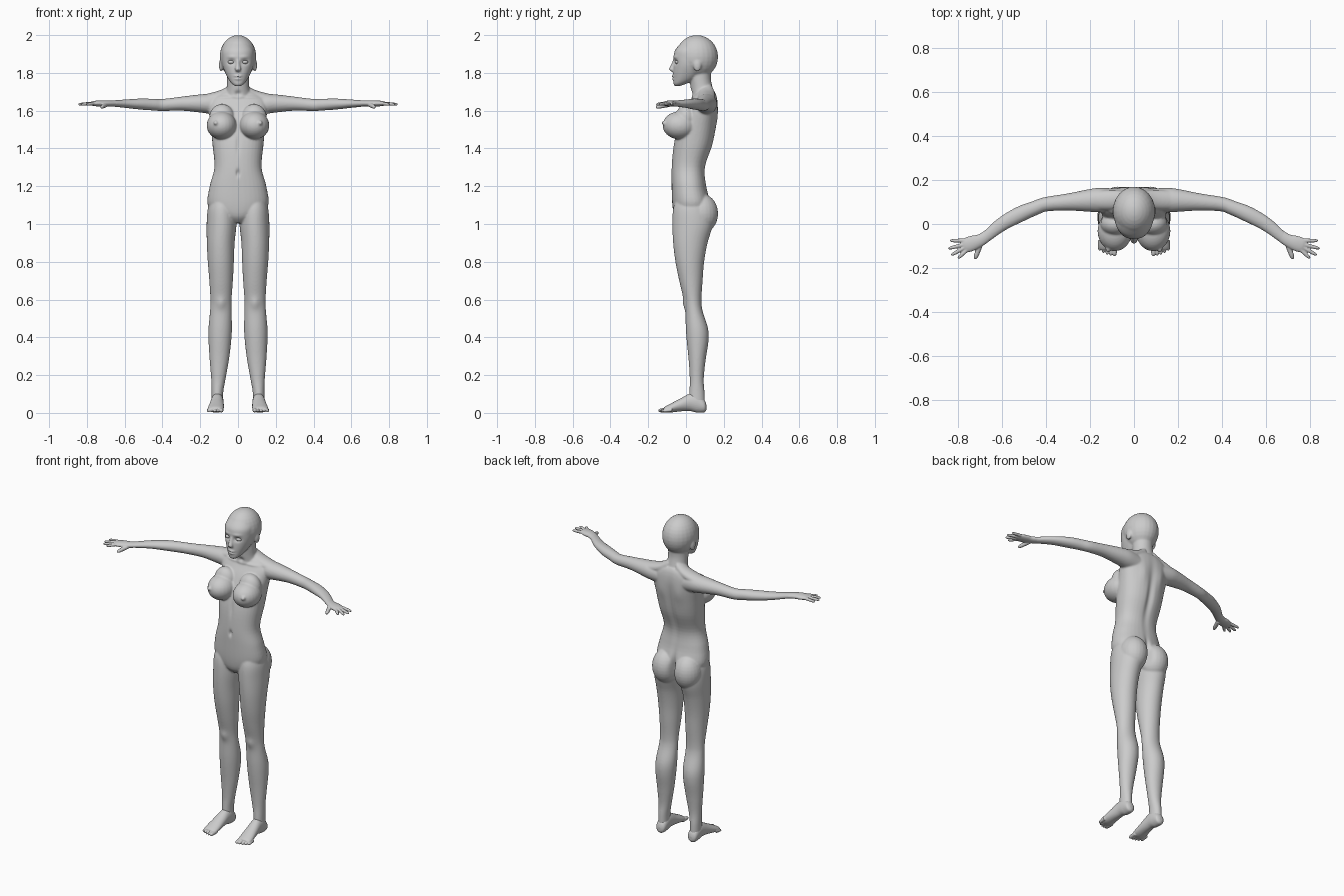
import bpy, bmesh, math
from mathutils import Vector, Matrix

X, Y, Z = Vector((1, 0, 0)), Vector((0, 1, 0)), Vector((0, 0, 1))


def spline(rows, steps=5):
    """Catmull-Rom through rows of any width."""
    out = []
    for i in range(len(rows) - 1):
        p0, p1, p2 = rows[max(i - 1, 0)], rows[i], rows[i + 1]
        p3 = rows[min(i + 2, len(rows) - 1)]
        for s in range(steps):
            t = s / steps
            out.append([0.5 * (2 * b + (c - a) * t + (2 * a - 5 * b + 4 * c - d) * t * t
                               + (3 * b - a - 3 * c + d) * t ** 3)
                        for a, b, c, d in zip(p0, p1, p2, p3)])
    return out + [list(rows[-1])]


def tube(bm, rows, axes=None, side=1, n=28, power=1.0):
    """Loft of rings (x, y, z, half width, half height); side=-1 mirrors in x."""
    rows = spline(rows)
    cen = [Vector(r[:3]) for r in rows]
    rings = []
    for i, r in enumerate(rows):
        if axes:
            u, v = axes
        else:
            t = cen[min(i + 1, len(cen) - 1)] - cen[max(i - 1, 0)]
            u, v = t.cross(Z).normalized(), Z
        ring = []
        for k in range(n):
            c, s = math.cos(k * math.tau / n), math.sin(k * math.tau / n)
            c, s = math.copysign(abs(c) ** power, c), math.copysign(abs(s) ** power, s)
            p = cen[i] + u * (r[3] * c) + v * (r[4] * s)
            ring.append(bm.verts.new((p.x * side, p.y, p.z)))
        rings.append(ring)
    for a, b in zip(rings, rings[1:]):
        for k in range(n):
            bm.faces.new((a[k], a[k - 1], b[k - 1], b[k]))
    bm.faces.new(rings[0])
    bm.faces.new(rings[-1])


def column(bm, rows, side=1, power=1.0):
    """Upright loft from rows of (z, x0, x1, y0, y1)."""
    tube(bm, [((a + b) / 2, (c + d) / 2, z, (b - a) / 2, (d - c) / 2)
              for z, a, b, c, d in rows], (X, Y), side, 36, power)


def ball(bm, c, r, side=1):
    m = Matrix.Translation((c[0] * side, c[1], c[2])) @ Matrix.Diagonal((*r, 1))
    bmesh.ops.create_uvsphere(bm, u_segments=24, v_segments=16, radius=1, matrix=m)


def digit(bm, a, b, r, side):
    a, b = Vector(a), Vector(b)
    tube(bm, [(*a.lerp(b, t), r * k, r * k) for t, k in
              ((0, 1), (.4, .95), (.75, .85), (.93, .6), (1, .2))], None, side, 14)


def finish(bm, name, voxel=0, smooth=0):
    bmesh.ops.recalc_face_normals(bm, faces=bm.faces[:])
    me = bpy.data.meshes.new(name)
    bm.to_mesh(me)
    bm.free()
    ob = bpy.data.objects.new(name, me)
    bpy.context.collection.objects.link(ob)
    bpy.context.view_layer.objects.active = ob
    if voxel:
        m = ob.modifiers.new("fuse", 'REMESH')
        m.mode, m.voxel_size = 'VOXEL', voxel
        bpy.ops.object.modifier_apply(modifier="fuse")
        m = ob.modifiers.new("soften", 'SMOOTH')
        m.factor, m.iterations = 0.5, smooth
        bpy.ops.object.modifier_apply(modifier="soften")
    for p in ob.data.polygons:
        p.use_smooth = True
    return ob


body = bmesh.new()
# torso
column(body, [(1.005, -.03, .03, -.03, .06), (1.04, -.10, .10, -.06, .10),
              (1.10, -.16, .16, -.072, .13), (1.20, -.15, .15, -.076, .108),
              (1.30, -.125, .125, -.076, .102), (1.42, -.135, .135, -.065, .142),
              (1.52, -.145, .145, -.04, .16), (1.60, -.155, .155, -.005, .168),
              (1.65, -.155, .155, .025, .167), (1.685, -.12, .12, .045, .16),
              (1.705, -.07, .07, .055, .15)], power=.88)
# neck
column(body, [(1.62, -.07, .07, .03, .15), (1.68, -.068, .068, .03, .152),
              (1.72, -.06, .06, .025, .142), (1.77, -.058, .058, .02, .132),
              (1.83, -.058, .058, .02, .135)])
# skull and face
ball(body, (0, .058, 1.885), (.097, .112, .115))
column(body, [(1.73, -.014, .014, -.06, -.035), (1.742, -.032, .032, -.066, .0),
              (1.765, -.05, .05, -.067, .05), (1.80, -.068, .068, -.068, .09),
              (1.84, -.082, .082, -.066, .11), (1.88, -.086, .086, -.066, .12),
              (1.92, -.084, .084, -.058, .12), (1.96, -.06, .06, -.025, .10)], power=.93)
# nose and lips
tube(body, [(0, -.062, 1.868, .009, .008), (0, -.07, 1.84, .011, .011),
            (0, -.076, 1.818, .016, .015), (0, -.066, 1.806, .012, .008)], (X, Y))
ball(body, (0, -.066, 1.782), (.022, .010, .007))
ball(body, (0, -.065, 1.769), (.019, .010, .007))
for s in (1, -1):
    # ear
    ball(body, (.090, .06, 1.84), (.011, .021, .033), s)
    # bust
    ball(body, (.087, -.032, 1.522), (.079, .092, .074), s)
    ball(body, (.085, .0, 1.56), (.068, .055, .075), s)
    ball(body, (.118, -.114, 1.535), (.012, .016, .012), s)
    # buttock
    ball(body, (.075, .082, 1.055), (.082, .088, .105), s)
    # shoulder slope and shoulder blade
    tube(body, [(.03, .11, 1.71, .035, .035), (.09, .11, 1.68, .045, .03),
                (.17, .108, 1.655, .045, .033)], None, s)
    # leg
    column(body, [(1.14, .03, .14, -.05, .10), (1.08, .012, .160, -.068, .13),
                  (1.00, .008, .166, -.072, .142), (.90, .018, .165, -.068, .114),
                  (.80, .022, .160, -.056, .096), (.70, .027, .152, -.036, .088),
                  (.60, .034, .146, -.012, .082), (.54, .034, .148, -.004, .088),
                  (.45, .032, .156, -.001, .116), (.38, .036, .156, .004, .119),
                  (.28, .048, .150, .014, .104), (.18, .066, .142, .020, .094),
                  (.11, .078, .140, .018, .098), (.05, .080, .140, .015, .100)], s)
    # arm
    tube(body, [(.08, .110, 1.630, .050, .055), (.15, .109, 1.636, .056, .053),
                (.20, .107, 1.638, .052, .048), (.30, .100, 1.637, .039, .037),
                (.40, .090, 1.630, .033, .032), (.45, .073, 1.632, .033, .031),
                (.52, .044, 1.635, .036, .029), (.60, .000, 1.637, .032, .022),
                (.67, -.055, 1.638, .026, .016), (.70, -.074, 1.638, .025, .015)], None, s)
skin = finish(body, "body", .005, 7)

# surface sculpting, mirrored: centre xyz, radii xyz, push in y
dents = [(.036, -.065, 1.858, .021, .03, .013, .013),   # eye socket
         (.037, -.065, 1.885, .026, .03, .008, -.004),  # brow
         (0, -.075, 1.7755, .022, .03, .003, .006),     # mouth
         (0, -.07, 1.27, .009, .04, .018, .012),        # navel
         (0, -.06, 1.42, .010, .04, .05, .006),         # breastbone
         (0, .14, 1.42, .020, .06, .17, -.012),         # spine
         (0, .16, 1.06, .014, .07, .08, -.035),         # seat cleft
         (.06, .16, 1.56, .030, .04, .06, .006),        # shoulder blade
         (.07, .02, 1.672, .055, .05, .008, -.006),     # collarbone
         (0, .03, 1.69, .016, .03, .014, .010),         # throat notch
         (.09, -.01, .58, .025, .04, .030, -.008)]      # kneecap
for v in skin.data.vertices:
    p = v.co.copy()
    for cx, cy, cz, rx, ry, rz, dy in dents:
        d = ((abs(p.x) - cx) / rx) ** 2 + ((p.y - cy) / ry) ** 2 + ((p.z - cz) / rz) ** 2
        if d < 9:
            v.co.y += dy * math.exp(-d)

# eyes
eyes = bmesh.new()
for s in (1, -1):
    ball(eyes, (.036, -.042, 1.857), (.018, .017, .011), s)
finish(eyes, "eyes")

# hands
hands = bmesh.new()
finger_ends = [((.755, -.113), (.802, -.157)), ((.765, -.104), (.833, -.142)),
               ((.768, -.092), (.846, -.112)), ((.762, -.075), (.838, -.076))]
for s in (1, -1):
    tube(hands, [(.66, -.048, 1.638, .025, .015), (.70, -.074, 1.638, .028, .016),
                 (.735, -.087, 1.638, .034, .016), (.765, -.097, 1.638, .033, .013),
                 (.782, -.102, 1.637, .024, .008)], None, s)
    for a, b in finger_ends:
        digit(hands, (*a, 1.639), (*b, 1.633), .0095, s)
    digit(hands, (.698, -.088, 1.632), (.724, -.160, 1.618), .0125, s)
finish(hands, "hands", .003, 2)

# feet
feet = bmesh.new()
for s in (1, -1):
    tube(feet, [(.109, .108, .030, .010, .013), (.109, .097, .036, .028, .033),
                (.109, .060, .052, .033, .051), (.110, .020, .056, .034, .046),
                (.113, -.030, .042, .038, .034), (.117, -.080, .026, .042, .024),
                (.119, -.105, .020, .040, .017), (.119, -.118, .017, .034, .011)], (X, Z), s)
    for i in range(5):
        x, r = .088 + .0168 * i, .0125 if i == 0 else .0092
        digit(feet, (x, -.09 + .004 * i, .016), (x + .001, -.146 + .003 * i * i / 2, r), r, s)
finish(feet, "feet", .003, 2)
